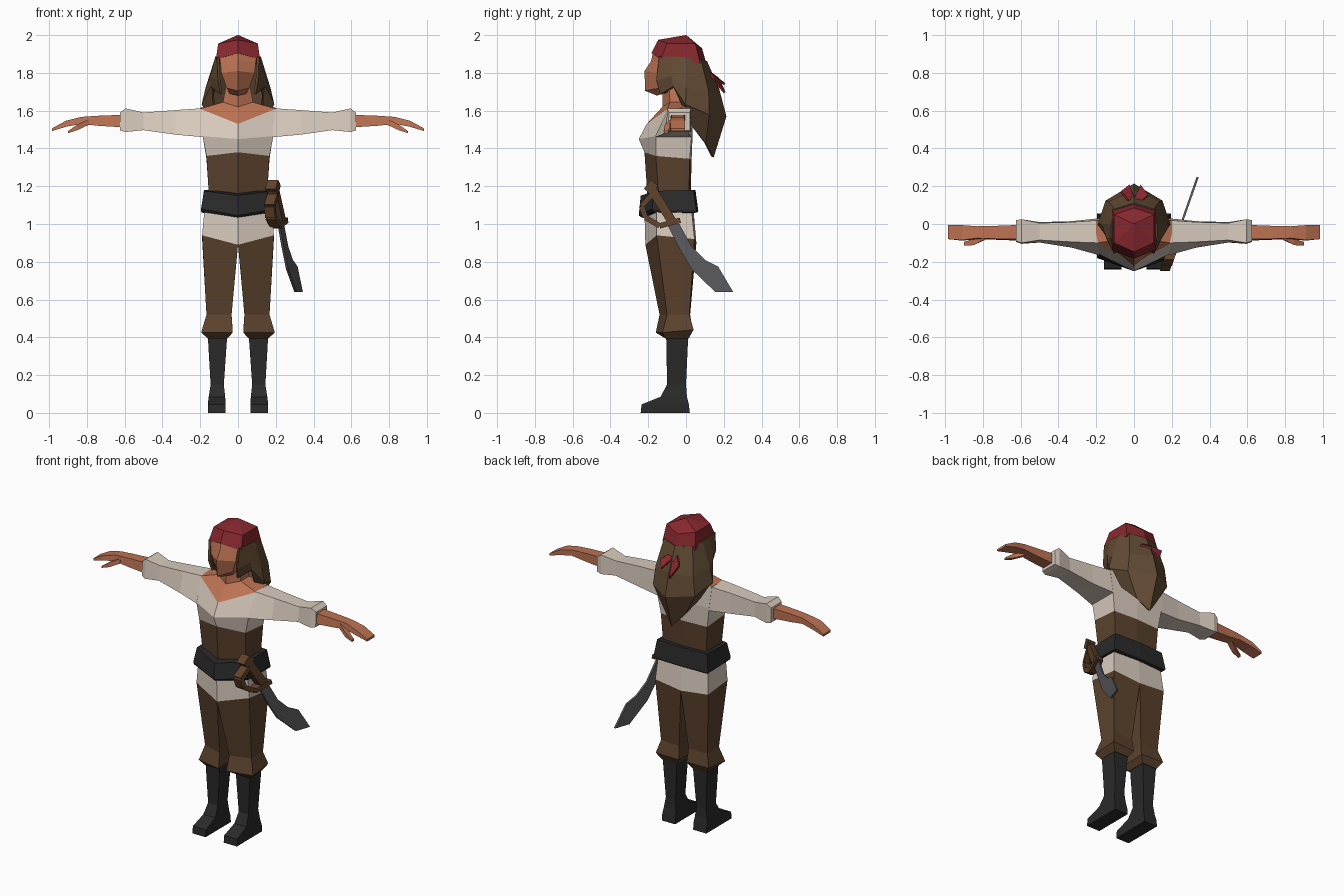
import bpy, bmesh
from mathutils import Vector


def colour(name, r, g, b):
    m = bpy.data.materials.new(name)
    m.diffuse_color = [(c / 255) ** 2.2 for c in (r, g, b)] + [1]
    return m


SKIN = colour("skin", 188, 114, 84)
CREAM = colour("cream_cloth", 216, 202, 188)
BROWN = colour("brown_cloth", 92, 68, 49)
HAIR = colour("hair_brown", 98, 76, 55)
BLACK = colour("black_leather", 46, 46, 47)
RED = colour("red_cloth", 134, 44, 50)
STEEL = colour("steel", 92, 92, 94)
WOOD = colour("hilt_brown", 98, 69, 47)


def finish(name, bm, mats, mirror=False, solid=0):
    bmesh.ops.recalc_face_normals(bm, faces=bm.faces)
    me = bpy.data.meshes.new(name)
    bm.to_mesh(me)
    bm.free()
    for m in mats:
        me.materials.append(m)
    ob = bpy.data.objects.new(name, me)
    bpy.context.collection.objects.link(ob)
    if solid:
        mod = ob.modifiers.new("thickness", 'SOLIDIFY')
        mod.thickness, mod.offset = solid, 0
    if mirror:
        mod = ob.modifiers.new("mirror", 'MIRROR')
        mod.use_mirror_merge = False
    return ob


def loft(name, rings, mats, bands=None, mirror=False, closed=True, solid=0):
    """Join rows of points; bands gives the material of each step."""
    bm = bmesh.new()
    rows = [[bm.verts.new(p) for p in r] for r in rings]
    n = len(rows[0])
    for i in range(len(rows) - 1):
        for j in range(n if closed else n - 1):
            k = (j + 1) % n
            f = bm.faces.new((rows[i][j], rows[i][k], rows[i + 1][k], rows[i + 1][j]))
            f.material_index = bands[i] if bands else 0
    if closed:
        bm.faces.new(rows[0][::-1]).material_index = bands[0] if bands else 0
        bm.faces.new(rows[-1]).material_index = bands[-1] if bands else 0
    return finish(name, bm, mats, mirror, solid)


def hexa(x, front, side, rear, back):
    """Six-sided symmetric ring; each argument after x is (y, z)."""
    return [(0, *front), (x, *side), (x, *rear), (0, *back), (-x, *rear), (-x, *side)]


def box_ring(x0, x1, y0, y1, z):
    return [(x0, y0, z), (x1, y0, z), (x1, y1, z), (x0, y1, z)]


# Torso: hips, vest, shirt, bare shoulders and neck
loft("torso", [
    hexa(.19, (-.215, .89), (-.155, .94), (.045, .92), (.055, .90)),
    hexa(.178, (-.22, 1.06), (-.155, 1.07), (.03, 1.07), (.04, 1.07)),
    hexa(.155, (-.205, 1.16), (-.145, 1.17), (.015, 1.17), (.025, 1.17)),
    hexa(.167, (-.22, 1.38), (-.16, 1.36), (.02, 1.345), (.03, 1.345)),
    hexa(.187, (-.25, 1.45), (-.16, 1.465), (.03, 1.475), (.035, 1.475)),
    hexa(.2, (-.208, 1.53), (-.1, 1.61), (.02, 1.615), (.03, 1.6)),
    hexa(.08, (-.125, 1.62), (-.085, 1.645), (0, 1.645), (.015, 1.645)),
    hexa(.06, (-.125, 1.73), (-.09, 1.75), (0, 1.75), (.01, 1.75)),
], [CREAM, BROWN, SKIN], [0, 1, 1, 0, 0, 2, 2])

# Belt
loft("belt", [
    hexa(.192, (-.235, 1.035), (-.175, 1.065), (.055, 1.06), (.06, 1.06)),
    hexa(.196, (-.25, 1.045), (-.18, 1.08), (.055, 1.07), (.065, 1.07)),
    hexa(.18, (-.24, 1.15), (-.165, 1.175), (.04, 1.18), (.05, 1.18)),
], [BLACK])

# Trousers with flared knees
loft("trouser_leg", [
    [(0, -.215, .89), (.19, -.155, .94), (.19, .045, .92), (0, .055, .90)],
    [(.034, -.14, .52), (.167, -.1, .52), (.167, .018, .52), (.034, .022, .52)],
    [(.028, -.16, .425), (.195, -.125, .425), (.19, .04, .44), (.028, .035, .435)],
    box_ring(.055, .16, -.11, .015, .395),
], [BROWN], mirror=True)

# Boots
loft("boot", [
    box_ring(.057, .16, -.105, .012, .41),
    box_ring(.075, .145, -.1, 0, .15),
    box_ring(.068, .155, -.135, .005, .085),
    box_ring(.065, .16, -.235, .015, .045),
    box_ring(.065, .16, -.24, .02, 0),
], [BLACK], mirror=True)


def arm_ring(x, fb, ft, bt, bb, z0, z1):
    return [(x, fb, z0), (x, ft, z1), (x, bt, z1), (x, bb, z0)]


# Sleeves with puffed cuffs
loft("sleeve", [
    arm_ring(.185, -.165, -.1, .02, .03, 1.46, 1.613),
    arm_ring(.33, -.125, -.095, .01, .015, 1.473, 1.603),
    arm_ring(.5, -.098, -.085, .005, .01, 1.497, 1.59),
    arm_ring(.595, -.105, -.1, .025, .025, 1.487, 1.612),
    arm_ring(.625, -.095, -.09, .02, .02, 1.495, 1.59),
], [CREAM], mirror=True)

# Forearm and hand
loft("forearm_hand", [
    arm_ring(.61, -.088, -.08, -.005, -.005, 1.512, 1.578),
    arm_ring(.74, -.083, -.078, -.01, -.01, 1.52, 1.573),
    arm_ring(.83, -.08, -.075, -.012, -.012, 1.53, 1.567),
    arm_ring(.91, -.088, -.085, -.006, -.006, 1.515, 1.547),
    arm_ring(.985, -.08, -.08, -.004, -.004, 1.492, 1.506),
], [SKIN], mirror=True)
loft("thumb", [
    arm_ring(.79, -.085, -.08, -.045, -.045, 1.525, 1.555),
    arm_ring(.85, -.112, -.112, -.078, -.078, 1.497, 1.527),
    arm_ring(.9, -.115, -.115, -.095, -.095, 1.48, 1.492),
], [SKIN], mirror=True)

# Head: chin, cheeks, brow
loft("head", [
    hexa(.045, (-.155, 1.68), (-.12, 1.69), (-.02, 1.72), (.0, 1.72)),
    hexa(.06, (-.216, 1.705), (-.14, 1.72), (0, 1.72), (.02, 1.72)),
    hexa(.088, (-.22, 1.81), (-.15, 1.8), (.04, 1.8), (.07, 1.8)),
    hexa(.095, (-.186, 1.86), (-.145, 1.86), (.05, 1.86), (.08, 1.86)),
    hexa(.1, (-.172, 1.92), (-.13, 1.9), (.05, 1.88), (.08, 1.87)),
], [SKIN])

# Bandana wrap and its two tied tails
loft("bandana", [
    hexa(.117, (-.183, 1.905), (-.135, 1.872), (.075, 1.85), (.11, 1.84)),
    hexa(.105, (-.147, 1.975), (-.1, 1.955), (.05, 1.955), (.085, 1.93)),
    hexa(.002, (-.002, 2), (-.001, 2), (.001, 2), (.002, 2)),
], [RED])
for side, tip in (("left", ((-.07, .17, 1.77), (-.025, .205, 1.695))),
                  ("right", ((.075, .15, 1.77), (.035, .205, 1.74)))):
    loft("bandana_tail_" + side, [[(0, .09, 1.83), tip[0]], [(0, .13, 1.79), tip[1]]],
         [RED], closed=False, solid=.012)

# Long hair: half the rows, reflected across the centre line
half = [
    [(.105, -.14, 1.885), (.114, -.07, 1.885), (.114, 0, 1.88), (.098, .075, 1.87), (0, .105, 1.86)],
    [(.1, -.155, 1.76), (.14, -.075, 1.78), (.165, 0, 1.72), (.13, .115, 1.7), (0, .17, 1.71)],
    [(.088, -.135, 1.69), (.14, -.065, 1.73), (.186, .0, 1.635), (.145, .12, 1.58), (0, .207, 1.57)],
    [(.088, -.13, 1.69), (.135, -.06, 1.725), (.12, .025, 1.53), (.06, .1, 1.43), (0, .14, 1.355)],
]
loft("hair", [r + [(-x, y, z) for x, y, z in r[-2::-1]] for r in half],
     [HAIR], closed=False, solid=.014)


# Cutlass: flat pieces drawn in a slanted upright plane at the hip
def plate(name, pts, t, mat):
    pos = lambda y, z, s: (.25 + .35 * y + s * t, y, z)
    loft(name, [[pos(y, z, s) for y, z in pts] for s in (-1, 1)], [mat])


def bar(name, a, b, w, t, mat):
    a, b = Vector(a), Vector(b)
    d = (b - a).normalized() * w
    n = Vector((-d.y, d.x))
    plate(name, [a + n, b + n, b - n, a - n], t, mat)


plate("cutlass_blade", [(-.1, 1.0), (-.035, 1.0), (.03, .88), (.1, .81), (.17, .775),
                        (.25, .64), (.155, .64), (.03, .76), (-.04, .88)], .006, STEEL)
bar("cutlass_grip", (-.195, 1.205), (-.065, 1.0), .024, .022, WOOD)
bar("cutlass_pommel", (-.205, 1.21), (-.165, 1.18), .03, .028, WOOD)
bow = [(-.18, 1.155), (-.235, 1.095), (-.215, 1.035), (-.14, .99), (-.03, 1.02)]
for i in range(4):
    bar("cutlass_guard", bow[i], bow[i + 1], .014, .026, WOOD)
